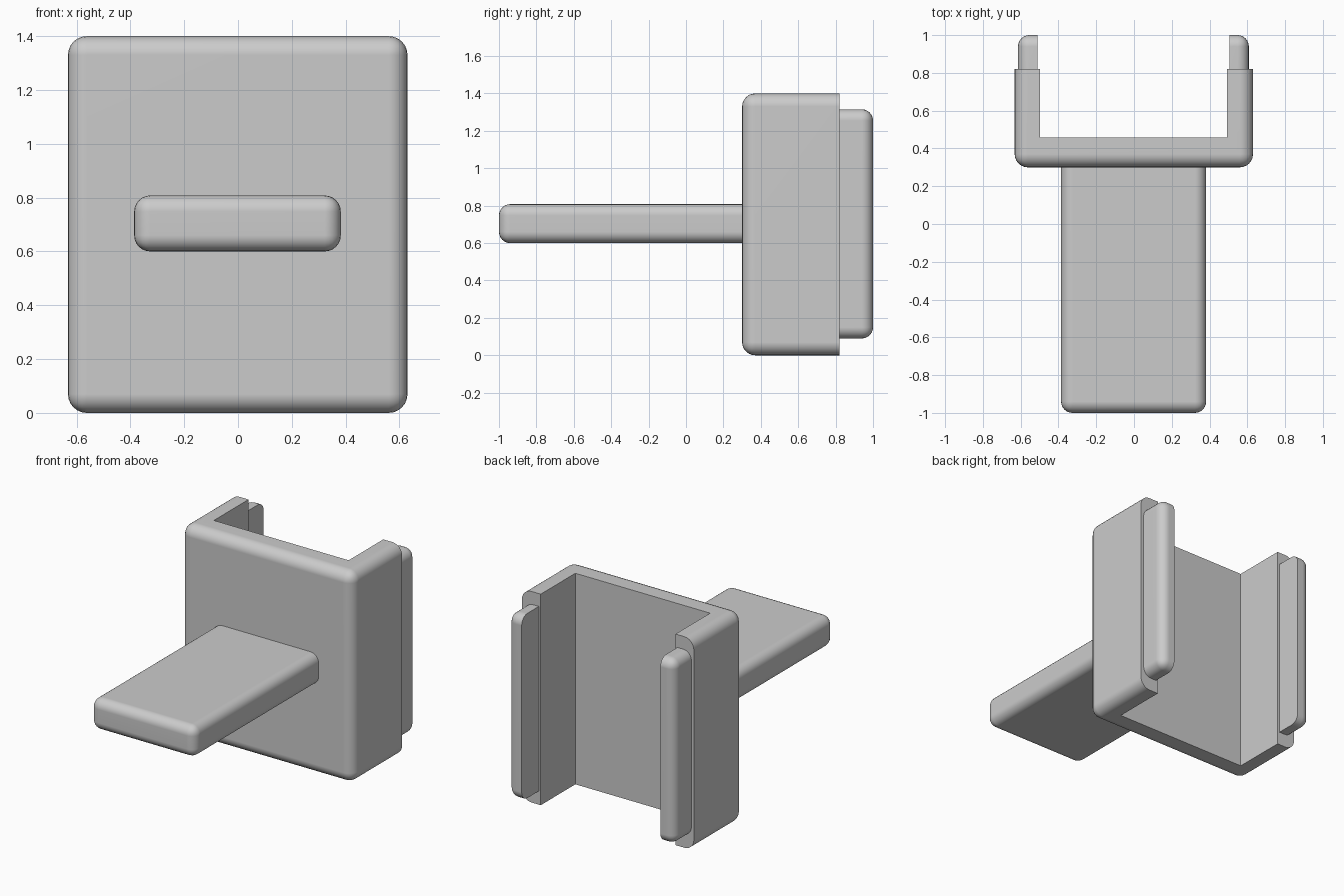
import bpy, bmesh, math
from mathutils import Vector

default = bpy.data.objects.get("Cube")
if default:
    bpy.data.objects.remove(default, do_unlink=True)

GREY = (0.6, 0.6, 0.6, 1)
grey = bpy.data.materials.new("plain grey")
grey.use_nodes = True
grey.diffuse_color = GREY
grey.node_tree.nodes["Principled BSDF"].inputs["Base Color"].default_value = GREY


def box(name, low, high, radius=0, square_y=None):
    """Box between two corners; edges rounded except around the end at square_y."""
    low, high = Vector(low), Vector(high)
    bm = bmesh.new()
    bmesh.ops.create_cube(bm, size=1)
    for v in bm.verts:
        v.co = (low + high) / 2 + v.co * (high - low)
    if radius:
        edges = [e for e in bm.edges
                 if any(abs(v.co.y - square_y) > 1e-4 for v in e.verts)]
        bmesh.ops.bevel(bm, geom=edges, offset=radius, segments=6,
                        profile=0.5, affect='EDGES', clamp_overlap=True)
    mesh = bpy.data.meshes.new(name)
    bm.to_mesh(mesh)
    bm.free()
    mesh.materials.append(grey)
    obj = bpy.data.objects.new(name, mesh)
    bpy.context.collection.objects.link(obj)
    return obj


def activate(obj):
    bpy.ops.object.select_all(action='DESELECT')
    obj.select_set(True)
    bpy.context.view_layer.objects.active = obj


def hollow(obj, low, high):
    """Cut a box-shaped slot out of the part."""
    cutter = box("slot_cutter", low, high)
    mod = obj.modifiers.new("slot", 'BOOLEAN')
    mod.operation = 'DIFFERENCE'
    mod.solver = 'EXACT'
    mod.object = cutter
    activate(obj)
    bpy.ops.object.modifier_apply(modifier=mod.name)
    bpy.data.objects.remove(cutter, do_unlink=True)


def smooth(obj):
    activate(obj)
    bpy.ops.object.shade_smooth_by_angle(angle=math.radians(35))
    normals = obj.modifiers.new("even shading", 'WEIGHTED_NORMAL')
    normals.keep_sharp = True


# U-shaped bracket: rounded block with a slot open at top, bottom and back
bracket = box("bracket", (-0.632, 0.30, 0), (0.63, 0.82, 1.40), 0.07, 0.82)
hollow(bracket, (-0.497, 0.457, -0.5), (0.492, 1.5, 2))

# Rear lips: one rounded block split into two thin rails
lips = box("rear_lips", (-0.614, 0.80, 0.09), (0.608, 1.0, 1.315), 0.06, 0.80)
hollow(lips, (-0.512, 0.5, -0.5), (0.506, 1.5, 2))

# Flat handle projecting from the front
handle = box("handle", (-0.386, -1.0, 0.60), (0.382, 0.35, 0.808), 0.06, 0.35)

for part in (bracket, lips, handle):
    smooth(part)
